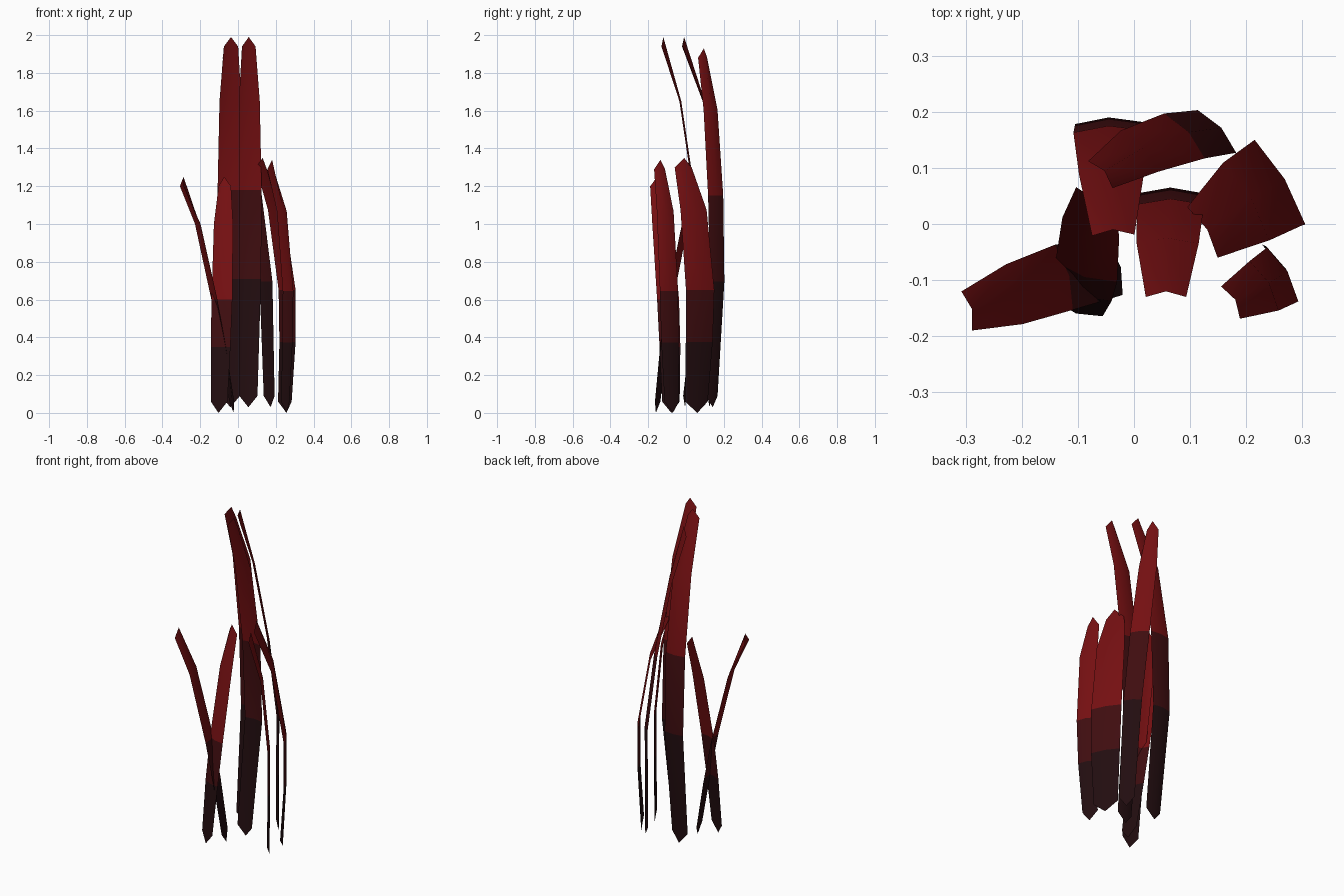
import bpy
import bmesh
from mathutils import Vector

cube = bpy.data.objects.get("Cube")
if cube:
    bpy.data.objects.remove(cube, do_unlink=True)


def material(name, colour):
    mat = bpy.data.materials.new(name)
    mat.use_nodes = True
    mat.diffuse_color = (*colour, 1)
    bsdf = mat.node_tree.nodes["Principled BSDF"]
    bsdf.inputs["Base Color"].default_value = (*colour, 1)
    bsdf.inputs["Roughness"].default_value = 0.9
    return mat


MATERIALS = [
    material("dark root", (0.016, 0.004, 0.005)),
    material("brown stem", (0.05, 0.004, 0.005)),
    material("deep red leaf", (0.18, 0.005, 0.006)),
]

TALL = (0.09, 0.71, 1.18, 1.65, 1.94)
SHORT = (0.06, 0.35, 0.6, 1.0, 1.2)
WIDTHS = (0.8, 0.95, 1.0, 0.92, 0.6)


def blade(name, heights, path, half_width, lift=0.0):
    """A cupped ribbon with three columns, pointed at both ends."""
    side = Vector((*half_width, 0))
    lean = Vector((path[-1][0] - path[2][0], path[-1][1] - path[2][1], 0))
    back = Vector((-side.y, side.x, 0)).normalized() * 0.01
    if back.dot(lean) > 0:
        back = -back
    bm = bmesh.new()
    rows = []
    last = len(path) - 1
    for i, ((x, y), z) in enumerate(zip(path, heights)):
        centre = Vector((x, y, z + lift * i / last))
        point = Vector((0, 0, -0.06 if i == 0 else 0.05 if i == last else 0))
        rows.append([
            bm.verts.new(centre - side * WIDTHS[i]),
            bm.verts.new(centre + back + point),
            bm.verts.new(centre + side * WIDTHS[i]),
        ])
    # Colour bands rise from root to leaf
    for i in range(last):
        for j in range(2):
            face = bm.faces.new((rows[i][j], rows[i][j + 1],
                                 rows[i + 1][j + 1], rows[i + 1][j]))
            face.material_index = min(i, 2)
            face.smooth = True
    bmesh.ops.recalc_face_normals(bm, faces=bm.faces)
    mesh = bpy.data.meshes.new(name)
    bm.to_mesh(mesh)
    bm.free()
    for mat in MATERIALS:
        mesh.materials.append(mat)
    obj = bpy.data.objects.new(name, mesh)
    bpy.context.collection.objects.link(obj)


# Tall inner blades
blade("tall_front_blade", TALL,
      [(0.055, -0.015), (0.065, 0.055), (0.065, 0.035), (0.06, -0.035), (0.057, -0.13)],
      (0.06, 0))
blade("tall_back_blade", TALL,
      [(-0.04, 0.115), (-0.045, 0.18), (-0.045, 0.165), (-0.04, 0.09), (-0.037, -0.02)],
      (0.063, 0.002))
blade("tall_side_blade", TALL,
      [(0.165, 0.135), (0.148, 0.165), (0.09, 0.157), (0.01, 0.13), (-0.06, 0.088)],
      (-0.036, 0.04), -0.06)

# Short outer blades
blade("short_outward_blade", SHORT,
      [(-0.033, -0.08), (-0.08, -0.085), (-0.125, -0.095), (-0.213, -0.125), (-0.298, -0.155)],
      (0.016, -0.058))
blade("short_front_blade", SHORT,
      [(-0.1, -0.15), (-0.092, -0.12), (-0.085, -0.085), (-0.077, -0.005), (-0.07, 0.055)],
      (0.055, -0.018))
blade("short_left_blade", SHORT,
      [(0.248, 0.055), (0.262, 0.07), (0.26, 0.075), (0.2, 0.04), (0.122, -0.015)],
      (0.045, -0.075), 0.1)
blade("short_left_front_blade", SHORT,
      [(0.25, -0.075), (0.262, -0.085), (0.265, -0.09), (0.232, -0.11), (0.172, -0.14)],
      (0.028, -0.048), 0.09)
